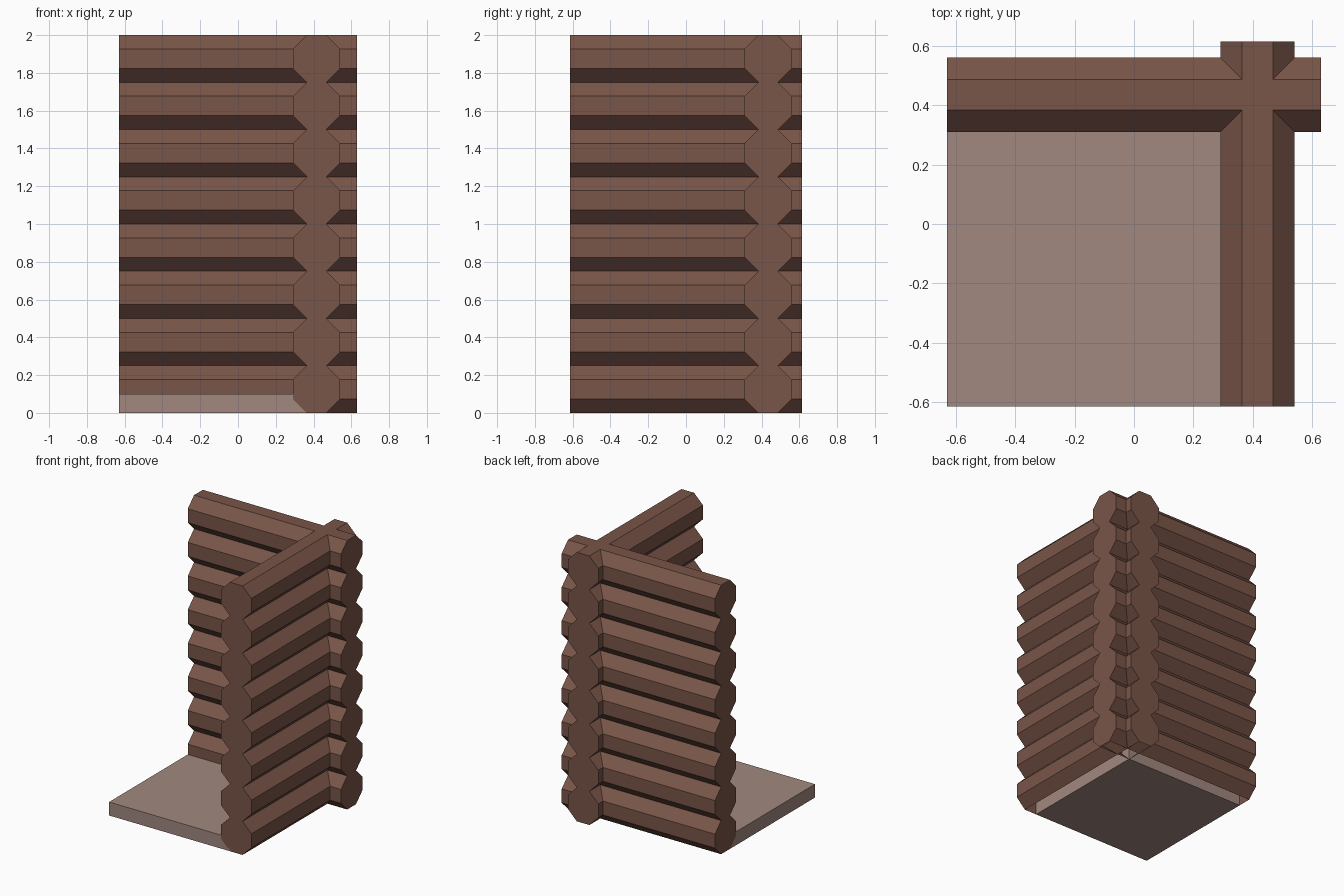
import bpy, bmesh, math
from mathutils import Vector

if "Cube" in bpy.data.objects:
    bpy.data.objects.remove(bpy.data.objects["Cube"])

def material(name, rgb):
    m = bpy.data.materials.new(name)
    m.diffuse_color = (*rgb, 1)
    m.use_nodes = True
    m.node_tree.nodes["Principled BSDF"].inputs["Base Color"].default_value = m.diffuse_color
    return m

LOG = material("log_brown", (0.191, 0.091, 0.065))
FLOOR = material("floor_light_brown", (0.356, 0.246, 0.212))

COUNT, PITCH = 8, 0.25
RADIUS = PITCH / 2 / math.cos(math.pi / 8)

def finish(bm, name, mat):
    me = bpy.data.meshes.new(name)
    bm.to_mesh(me)
    bm.free()
    me.materials.append(mat)
    bpy.context.collection.objects.link(bpy.data.objects.new(name, me))

def log(name, axis, offset, half, level):
    """Octagonal log along x or y; flats pressed against neighbours stay open."""
    bm = bmesh.new()
    z0 = PITCH * (level + 0.5)
    rings = []
    for end in (-half, half):
        ring = []
        for k in range(8):
            a = math.pi / 8 + k * math.pi / 4
            side, z = offset + RADIUS * math.cos(a), z0 + RADIUS * math.sin(a)
            ring.append(bm.verts.new((end, side, z) if axis == "x" else (side, end, z)))
        rings.append(ring)
        bm.faces.new(ring)
    for k in range(8):
        j = (k + 1) % 8
        bm.faces.new((rings[0][k], rings[0][j], rings[1][j], rings[1][k]))
    bmesh.ops.recalc_face_normals(bm, faces=bm.faces)
    bm.normal_update()
    hidden = [f for f in bm.faces if f.normal.z < -0.9
              or (f.normal.z > 0.9 and level < COUNT - 1)]
    bmesh.ops.delete(bm, geom=hidden, context="FACES")
    finish(bm, name, LOG)

# two crossing log walls
for i in range(COUNT):
    log(f"back_wall_log_{i + 1}", "x", 0.435, 0.63, i)
    log(f"right_wall_log_{i + 1}", "y", 0.416, 0.615, i)

# floor slab
bm = bmesh.new()
bmesh.ops.create_cube(bm, size=1)
lo, hi = Vector((-0.63, -0.615, 0)), Vector((0.367, 0.385, 0.1))
for v in bm.verts:
    v.co = Vector([hi[i] if v.co[i] > 0 else lo[i] for i in range(3)])
finish(bm, "floor", FLOOR)
